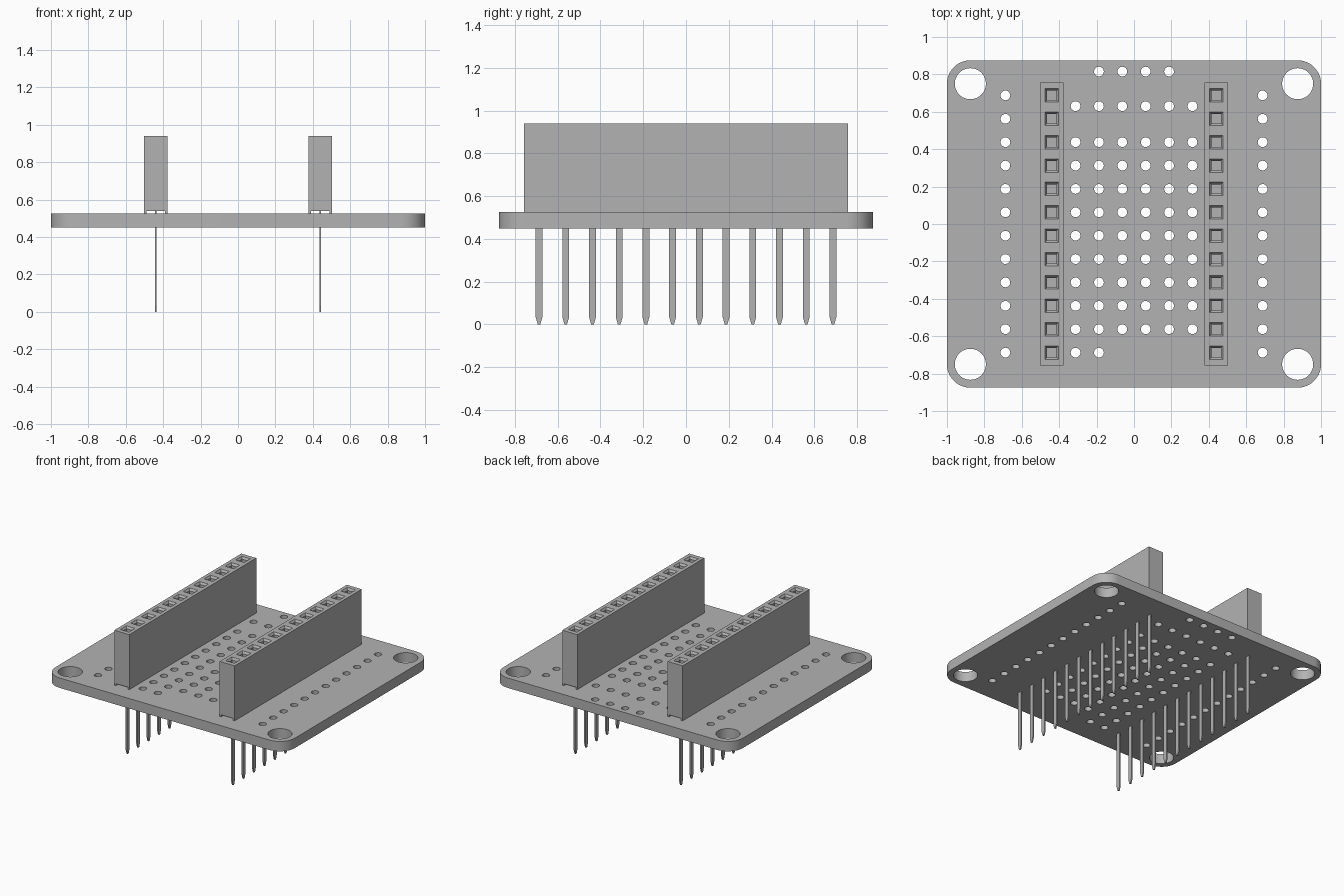
import bpy
import bmesh
import math
from mathutils import Matrix, Vector

cube = bpy.data.objects.get("Cube")
if cube:
    bpy.data.objects.remove(cube, do_unlink=True)

PITCH = 0.125
BOARD_Z0, BOARD_Z1 = 0.45, 0.525
HEADER_X, HEADER_TOP = 0.44, 0.94
ROWS = [(i - 5.5) * PITCH for i in range(12)]
COLS = [(i - 2.5) * PITCH for i in range(6)]

grey = bpy.data.materials.new("plain grey")
grey.use_nodes = True
colour = (0.45, 0.45, 0.45, 1)
grey.diffuse_color = colour
grey.node_tree.nodes["Principled BSDF"].inputs["Base Color"].default_value = colour


def finish(bm, name):
    bmesh.ops.recalc_face_normals(bm, faces=bm.faces)
    mesh = bpy.data.meshes.new(name)
    bm.to_mesh(mesh)
    bm.free()
    mesh.materials.append(grey)
    obj = bpy.data.objects.new(name, mesh)
    bpy.context.collection.objects.link(obj)
    return obj


def prism(bm, outline, offset):
    """Extrude a closed outline along an offset."""
    face = bm.faces.new([bm.verts.new(p) for p in outline])
    out = bmesh.ops.extrude_face_region(bm, geom=[face])
    moved = [v for v in out["geom"] if isinstance(v, bmesh.types.BMVert)]
    bmesh.ops.translate(bm, verts=moved, vec=offset)


def loft(bm, sections):
    """Skin a stack of rectangles: (centre, half x, half y)."""
    rings = []
    for (x, y, z), hx, hy in sections:
        rings.append([bm.verts.new((x + sx * hx, y + sy * hy, z))
                      for sx, sy in ((-1, -1), (1, -1), (1, 1), (-1, 1))])
    for a, b in zip(rings, rings[1:]):
        for i in range(4):
            j = (i + 1) % 4
            bm.faces.new((a[i], a[j], b[j], b[i]))
    bm.faces.new(rings[0])
    bm.faces.new(rings[-1])


def cut(obj, cutter):
    """Apply a boolean difference and discard the cutter."""
    cutter.hide_render = True
    mod = obj.modifiers.new("cut", "BOOLEAN")
    mod.operation = "DIFFERENCE"
    mod.solver = "EXACT"
    mod.object = cutter
    select(obj)
    bpy.ops.object.modifier_apply(modifier=mod.name)
    bpy.data.objects.remove(cutter, do_unlink=True)


def select(obj):
    bpy.ops.object.select_all(action="DESELECT")
    obj.select_set(True)
    bpy.context.view_layer.objects.active = obj


# Circuit board with rounded corners
outline = []
radius = 0.125
for k, (sx, sy) in enumerate(((1, 1), (-1, 1), (-1, -1), (1, -1))):
    for i in range(13):
        a = math.pi / 2 * (k + i / 12)
        outline.append((sx * (1 - radius) + radius * math.cos(a),
                        sy * (0.875 - radius) + radius * math.sin(a), BOARD_Z0))
bm = bmesh.new()
prism(bm, outline, (0, 0, BOARD_Z1 - BOARD_Z0))
board = finish(bm, "circuit_board")

# Drilled holes: mounting corners, side columns and prototyping field
holes = [(sx * 0.875, sy * 0.75, 0.083, 48) for sx in (-1, 1) for sy in (-1, 1)]
small = [(sx * 0.6875, y) for sx in (-1, 1) for y in ROWS]
small += [(x, y) for x in COLS for y in ROWS[1:10]]
small += [(x, 0.63) for x in COLS]
small += [(x, 0.815) for x in COLS[1:5]]
small += [(x, ROWS[0]) for x in COLS[:2]]
holes += [(x, y, 0.026, 24) for x, y in small]
bm = bmesh.new()
for x, y, r, sides in holes:
    bmesh.ops.create_cone(bm, cap_ends=True, segments=sides, radius1=r, radius2=r,
                          depth=0.3, matrix=Matrix.Translation((x, y, BOARD_Z0)))
cut(board, finish(bm, "hole_cutter"))
select(board)
bpy.ops.object.shade_smooth_by_angle(angle=math.radians(30))

for side, sx in (("right", -1), ("left", 1)):
    x = sx * HEADER_X
    # Header body: a block with a shallow channel along its underside
    half, inner, ceiling = 0.0625, 0.05, 0.54
    profile = [(-half, BOARD_Z1), (-inner, BOARD_Z1), (-inner, ceiling), (inner, ceiling),
               (inner, BOARD_Z1), (half, BOARD_Z1), (half, HEADER_TOP), (-half, HEADER_TOP)]
    bm = bmesh.new()
    prism(bm, [(x + px, -0.757, pz) for px, pz in profile], (0, 1.514, 0))
    header = finish(bm, side + "_socket_header")

    # Square sockets with funnelled mouths
    bm = bmesh.new()
    for y in ROWS:
        loft(bm, [(Vector((x, y, HEADER_TOP + dz)), h, h)
                  for dz, h in ((0.01, 0.036), (0, 0.036), (-0.015, 0.025), (-0.3, 0.025))])
    cut(header, finish(bm, "socket_cutter"))

    # Flat pins with tapered tips
    bm = bmesh.new()
    for y in ROWS:
        loft(bm, [(Vector((x, y, z)), 0.005, hy)
                  for z, hy in ((0, 0.006), (0.035, 0.016), (ceiling, 0.016))])
    finish(bm, side + "_header_pins")
